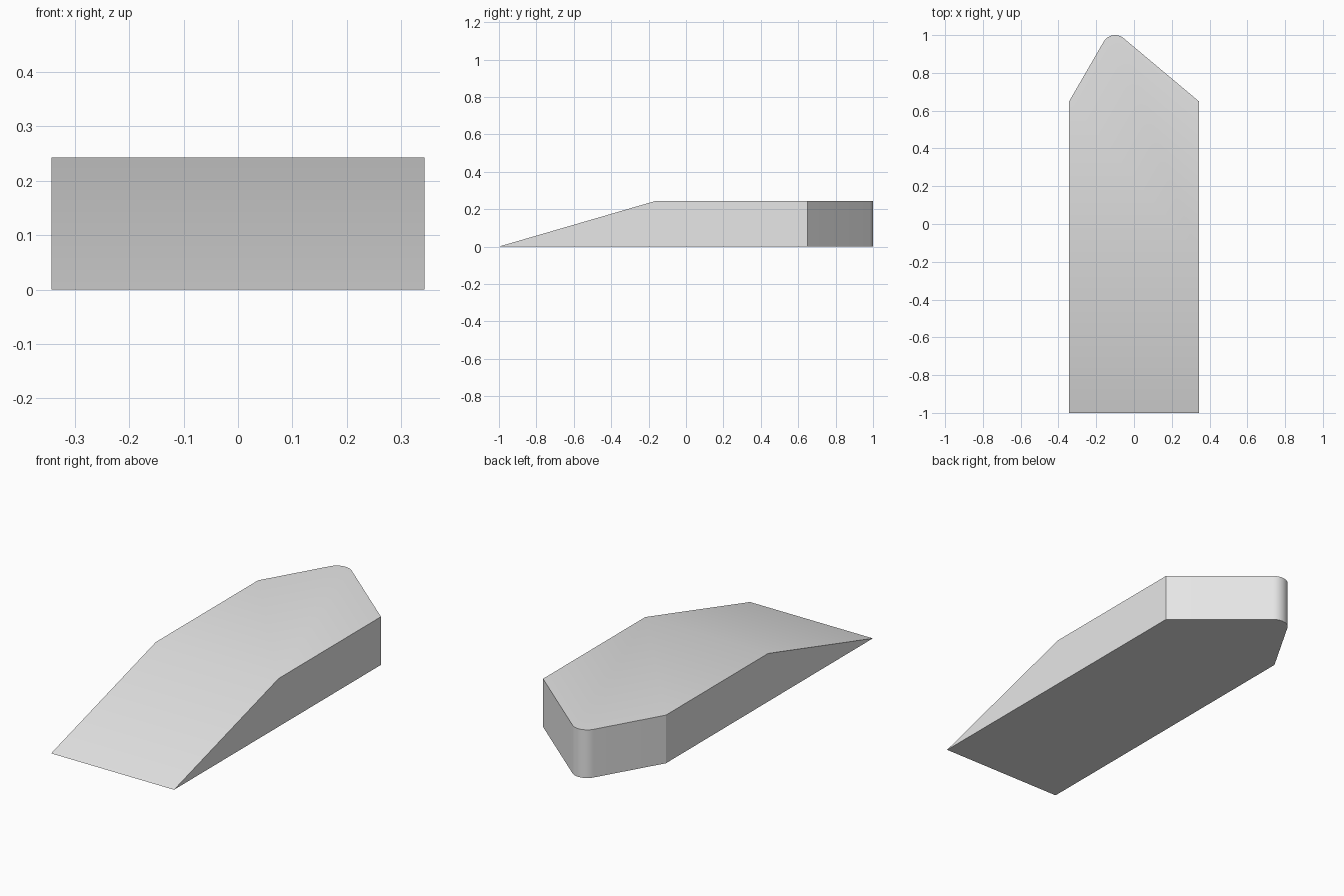
import bpy
import bmesh
from math import cos, sin, radians

default = bpy.data.objects.get("Cube")
if default:
    bpy.data.objects.remove(default, do_unlink=True)

HALF_W, HEIGHT = 0.343, 0.243
CREASE_Y, SHOULDER_Y = -0.165, 0.65
TIP_X, TIP_R, ARC_STEPS = -0.1, 0.07, 12

# Plan outline: straight sides and an off-centre rounded point at the back
outline = [(-HALF_W, -1), (HALF_W, -1), (HALF_W, SHOULDER_Y)]
start, end = radians(50), radians(150)
for i in range(ARC_STEPS + 1):
    a = start + (end - start) * i / ARC_STEPS
    outline.append((TIP_X + TIP_R * cos(a), 1 - TIP_R + TIP_R * sin(a)))
outline.append((-HALF_W, SHOULDER_Y))

# Extrude the outline, then pull the top front edge back to form the ramp
bm = bmesh.new()
base = bm.faces.new([bm.verts.new((x, y, 0)) for x, y in outline])
top = bmesh.ops.extrude_face_region(bm, geom=[base], use_keep_orig=True)
for v in top["geom"]:
    if isinstance(v, bmesh.types.BMVert):
        v.co.z = HEIGHT
        if v.co.y < -0.9:
            v.co.y = CREASE_Y
bmesh.ops.recalc_face_normals(bm, faces=bm.faces)

mesh = bpy.data.meshes.new("ramp_wedge")
bm.to_mesh(mesh)
bm.free()
wedge = bpy.data.objects.new("ramp_wedge", mesh)
bpy.context.collection.objects.link(wedge)

# Plain grey material
grey = bpy.data.materials.new("light_grey")
grey.use_nodes = True
colour = (0.8, 0.8, 0.8, 1)
grey.diffuse_color = colour
grey.node_tree.nodes["Principled BSDF"].inputs["Base Color"].default_value = colour
mesh.materials.append(grey)

# Soft shading over the ramp crease and rounded tip, sharp elsewhere
bpy.ops.object.select_all(action="DESELECT")
wedge.select_set(True)
bpy.context.view_layer.objects.active = wedge
bpy.ops.object.shade_smooth_by_angle(angle=radians(30))
